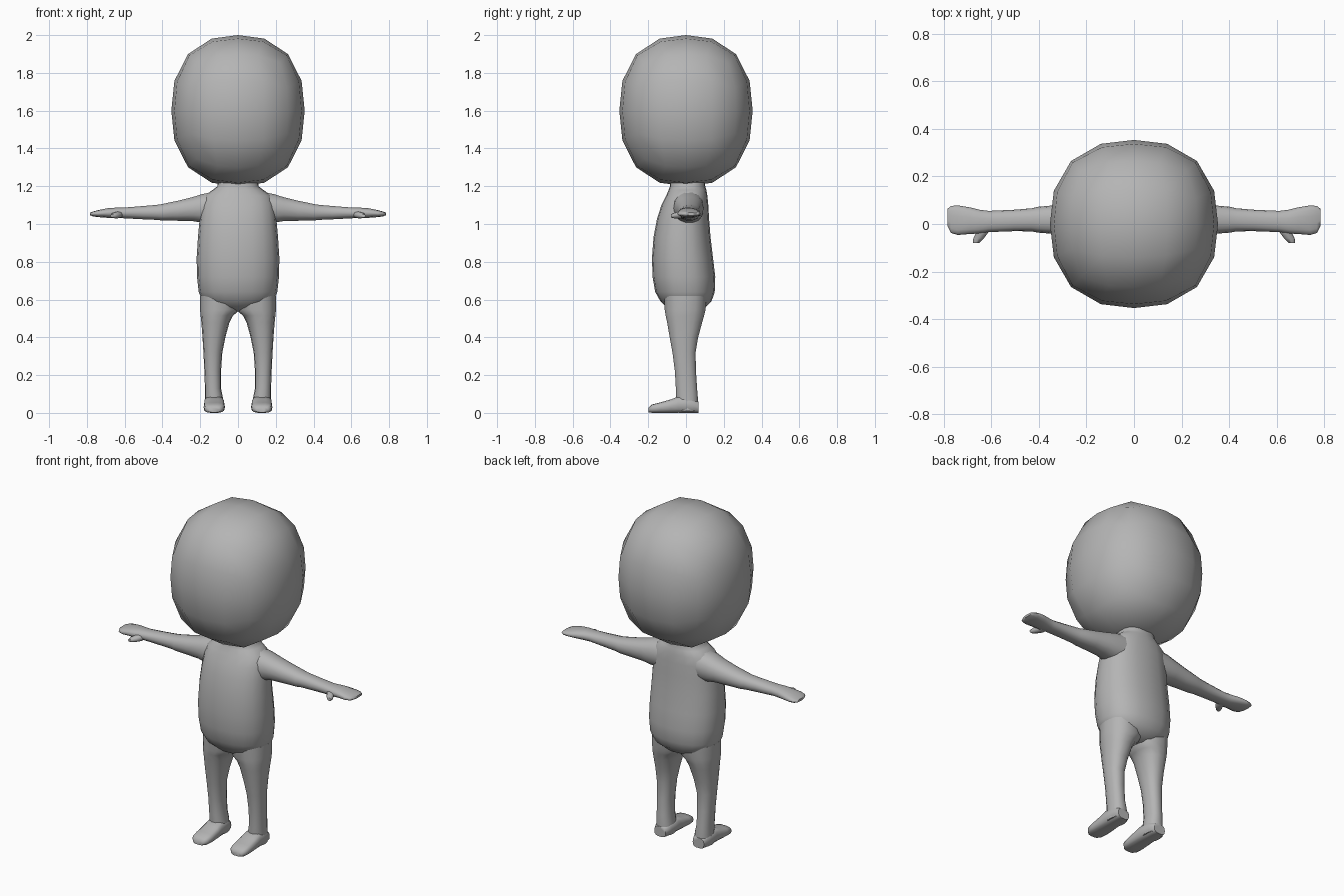
import bpy, bmesh, math
from mathutils import Vector

grey = bpy.data.materials.new("mid grey")
grey.diffuse_color = (0.46, 0.46, 0.46, 1)


def finish(bm, name, mirror=False, angle=60):
    bmesh.ops.recalc_face_normals(bm, faces=bm.faces)
    me = bpy.data.meshes.new(name)
    bm.to_mesh(me)
    bm.free()
    me.materials.append(grey)
    ob = bpy.data.objects.new(name, me)
    bpy.context.collection.objects.link(ob)
    bpy.ops.object.select_all(action='DESELECT')
    ob.select_set(True)
    bpy.context.view_layer.objects.active = ob
    bpy.ops.object.shade_smooth_by_angle(angle=math.radians(angle))
    if mirror:
        ob.modifiers.new("mirror", 'MIRROR')
    return ob


def loft(name, axis, rings, sides=14, power=2.3, mirror=False):
    """Rings are (position on axis, low a, high a, low b, high b)."""
    a, b = [i for i in range(3) if i != axis]
    bm = bmesh.new()
    loops = []
    for pos, a0, a1, b0, b1 in rings:
        loop = []
        for k in range(sides):
            t = 2 * math.pi * k / sides
            c, s = math.cos(t), math.sin(t)
            co = [0, 0, 0]
            co[axis] = pos
            co[a] = (a0 + a1) / 2 + (a1 - a0) / 2 * math.copysign(abs(c) ** (2 / power), c)
            co[b] = (b0 + b1) / 2 + (b1 - b0) / 2 * math.copysign(abs(s) ** (2 / power), s)
            loop.append(bm.verts.new(co))
        loops.append(loop)
    for lo, hi in zip(loops, loops[1:]):
        for k in range(sides):
            j = (k + 1) % sides
            bm.faces.new((lo[k], lo[j], hi[j], hi[k]))
    bm.faces.new(loops[0])
    bm.faces.new(loops[-1])
    return finish(bm, name, mirror)


# Head: a gridded cube rounded into a slightly boxy ball
bm = bmesh.new()
bmesh.ops.create_cube(bm, size=2)
bmesh.ops.subdivide_edges(bm, edges=bm.edges[:], cuts=3, use_grid_fill=True)
for v in bm.verts:
    d = Vector([math.tan(c * math.pi / 4) for c in v.co])
    d /= sum(abs(c) ** 2.4 for c in d) ** (1 / 2.4)
    v.co = (d.x * 0.353, d.y * 0.353, 1.6 + d.z * 0.4)
finish(bm, "head")

# Torso with neck, chest and rounded belly
loft("torso", 2, [
    (0.538, -0.05, 0.05, -0.06, 0.06),
    (0.555, -0.12, 0.12, -0.10, 0.10),
    (0.59, -0.187, 0.187, -0.135, 0.135),
    (0.64, -0.208, 0.208, -0.163, 0.152),
    (0.72, -0.217, 0.217, -0.177, 0.155),
    (0.82, -0.219, 0.219, -0.180, 0.143),
    (0.93, -0.212, 0.212, -0.172, 0.130),
    (1.03, -0.203, 0.203, -0.153, 0.122),
    (1.10, -0.195, 0.195, -0.130, 0.118),
    (1.15, -0.178, 0.178, -0.105, 0.113),
    (1.18, -0.135, 0.135, -0.092, 0.108),
    (1.20, -0.108, 0.108, -0.085, 0.102),
    (1.25, -0.105, 0.105, -0.085, 0.10)], sides=20)

# Legs, tapering from hip to ankle
loft("leg", 2, [
    (0.01, 0.078, 0.176, -0.05, 0.065),
    (0.08, 0.080, 0.175, -0.054, 0.064),
    (0.13, 0.090, 0.175, -0.055, 0.060),
    (0.22, 0.090, 0.178, -0.060, 0.054),
    (0.32, 0.083, 0.183, -0.073, 0.052),
    (0.40, 0.067, 0.188, -0.088, 0.066),
    (0.48, 0.045, 0.194, -0.102, 0.088),
    (0.515, 0.026, 0.198, -0.110, 0.098),
    (0.545, -0.01, 0.201, -0.115, 0.106),
    (0.62, -0.01, 0.200, -0.118, 0.112)], mirror=True)

# Feet, low at the toe
loft("foot", 1, [
    (0.065, 0.090, 0.165, 0.0, 0.06),
    (0.03, 0.076, 0.177, 0.0, 0.08),
    (-0.04, 0.072, 0.180, 0.0, 0.088),
    (-0.08, 0.070, 0.181, 0.0, 0.072),
    (-0.14, 0.070, 0.182, 0.0, 0.055),
    (-0.18, 0.076, 0.177, 0.0, 0.045),
    (-0.198, 0.095, 0.160, 0.003, 0.028)], power=3, mirror=True)

# Arms from the shoulder through the wrist to flat mitten hands
loft("arm", 0, [
    (0.10, -0.07, 0.095, 1.00, 1.178),
    (0.19, -0.065, 0.093, 1.005, 1.160),
    (0.24, -0.053, 0.088, 1.014, 1.144),
    (0.32, -0.043, 0.080, 1.016, 1.124),
    (0.405, -0.036, 0.072, 1.018, 1.106),
    (0.43, -0.031, 0.066, 1.021, 1.102),
    (0.50, -0.030, 0.060, 1.024, 1.096),
    (0.61, -0.034, 0.055, 1.030, 1.087),
    (0.65, -0.040, 0.060, 1.030, 1.087),
    (0.69, -0.042, 0.070, 1.032, 1.084),
    (0.74, -0.046, 0.078, 1.036, 1.074),
    (0.768, -0.038, 0.076, 1.040, 1.066),
    (0.783, -0.010, 0.064, 1.046, 1.060)], mirror=True)

# Thumbs, pointing forwards and outwards
loft("thumb", 1, [
    (0.00, 0.605, 0.665, 1.032, 1.072),
    (-0.035, 0.612, 0.662, 1.030, 1.066),
    (-0.060, 0.630, 0.675, 1.030, 1.060),
    (-0.080, 0.650, 0.676, 1.034, 1.052)], sides=8, mirror=True)
